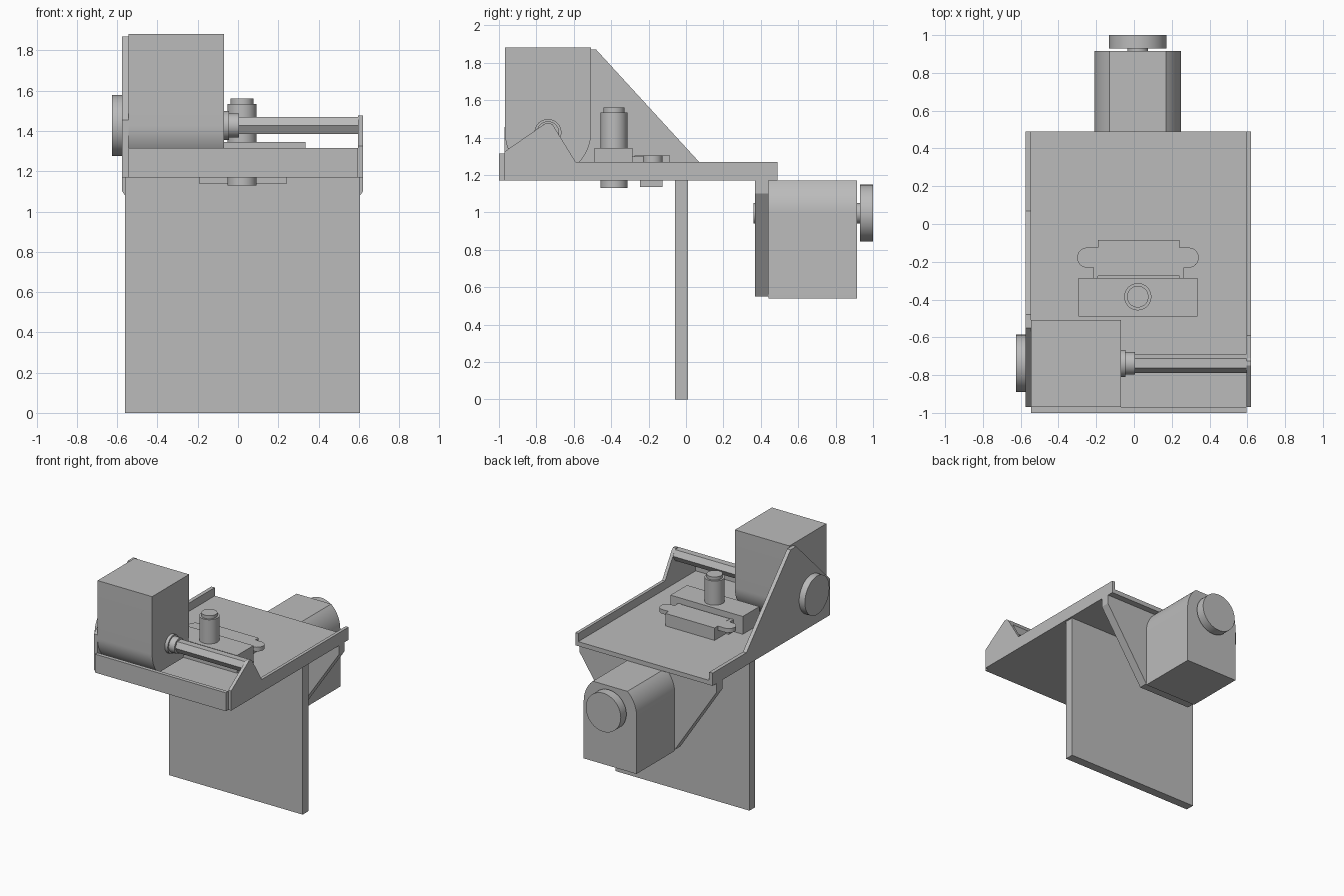
import bpy, bmesh, math
from mathutils import Vector

cube = bpy.data.objects.get("Cube")
if cube:
    bpy.data.objects.remove(cube, do_unlink=True)

grey = bpy.data.materials.new("plain grey")
grey.use_nodes = True
grey.diffuse_color = (0.5, 0.5, 0.5, 1)
grey.node_tree.nodes["Principled BSDF"].inputs["Base Color"].default_value = (0.5, 0.5, 0.5, 1)


def prism(name, profile, axis, lo, hi, smooth=False):
    """Extrude a 2D profile along an axis: x takes (y, z), y takes (x, z), z takes (x, y)."""
    place = {"x": lambda a, b, t: (t, a, b),
             "y": lambda a, b, t: (a, t, b),
             "z": lambda a, b, t: (a, b, t)}[axis]
    bm = bmesh.new()
    face = bm.faces.new([bm.verts.new(place(a, b, lo)) for a, b in profile])
    new = bmesh.ops.extrude_face_region(bm, geom=[face])["geom"]
    shift = Vector(place(0, 0, hi - lo))
    bmesh.ops.translate(bm, verts=[g for g in new if isinstance(g, bmesh.types.BMVert)], vec=shift)
    bmesh.ops.recalc_face_normals(bm, faces=bm.faces)
    mesh = bpy.data.meshes.new(name)
    bm.to_mesh(mesh)
    bm.free()
    mesh.materials.append(grey)
    obj = bpy.data.objects.new(name, mesh)
    bpy.context.collection.objects.link(obj)
    if smooth:
        bpy.ops.object.select_all(action="DESELECT")
        obj.select_set(True)
        bpy.context.view_layer.objects.active = obj
        bpy.ops.object.shade_smooth_by_angle(angle=math.radians(30))
    return obj


def rect(a0, a1, b0, b1):
    return [(a0, b0), (a1, b0), (a1, b1), (a0, b1)]


def arc(ca, cb, r, start, end, steps):
    angles = [math.radians(start + (end - start) * i / steps) for i in range(steps + 1)]
    return [(ca + r * math.cos(t), cb + r * math.sin(t)) for t in angles]


def rod(name, centre, r, axis, lo, hi, sides=48):
    prism(name, arc(*centre, r, 0, 360, sides)[:-1], axis, lo, hi, sides > 8)


def motor_profile(ca, cb, up):
    """Box with a shoulder arc around the shaft, cut flat beyond it; up is the arc side."""
    r, flat, far = 0.23, 0.174, 0.455
    top = math.degrees(math.asin(flat / r))
    pts = [(r, -far)] + arc(0, 0, r, 0, top, 12) + arc(0, 0, r, 180 - top, 180, 12) + [(-r, -far)]
    return [(ca + a, cb + up * b) for a, b in pts]


# Tray and its support board
prism("tray_floor", rect(-0.545, 0.595, -0.97, 0.49), "z", 1.17, 1.205)
prism("tray_front_wall", rect(-0.545, 0.595, 1.17, 1.315), "y", -1, -0.97)
prism("support_board", rect(-0.56, 0.605, 0, 1.17), "y", -0.06, 0.01)

# Side walls: a tall motor mount and a low shaft bearing
base = [(-0.97, 1.17), (0.49, 1.17), (0.49, 1.27)]
prism("motor_side_wall", base + [(0.07, 1.27), (-0.48, 1.87), (-0.55, 1.87), (-0.97, 1.455)],
      "x", -0.575, -0.545)
prism("bearing_side_wall", base + [(-0.59, 1.27), (-0.71, 1.465), (-0.725, 1.477),
                                   (-0.75, 1.477), (-0.97, 1.325)], "x", 0.595, 0.62)

# Motor on the tray, with its rear disc, collars and hexagonal shaft
shaft = (-0.738, 1.427)
prism("tray_motor", motor_profile(*shaft, -1), "x", -0.545, -0.07, True)
rod("tray_motor_neck", shaft, 0.055, "x", -0.59, -0.545)
rod("tray_motor_disc", shaft, 0.152, "x", -0.625, -0.575)
rod("tray_motor_collar", shaft, 0.072, "x", -0.07, -0.045)
rod("tray_motor_coupling", shaft, 0.06, "x", -0.045, 0.005)
rod("hex_shaft", shaft, 0.05, "x", 0.005, 0.595, 6)

# Motor hanging behind the board on a tapered bracket
hub = (0.02, 0.996)
prism("hanging_bracket", [(-0.21, 0.55), (0.25, 0.55), (0.62, 1.1), (0.62, 1.17),
                          (-0.575, 1.17), (-0.575, 1.1)], "y", 0.37, 0.44)
prism("hanging_motor", motor_profile(*hub, 1), "y", 0.44, 0.915, True)
rod("hanging_motor_neck", hub, 0.055, "y", 0.915, 0.93)
rod("hanging_motor_disc", hub, 0.152, "y", 0.93, 1)
rod("hanging_motor_hub", hub, 0.055, "y", 0.362, 0.37)

# Block with an upright post through the floor
post = (0.02, -0.385)
prism("post_block", rect(-0.295, 0.335, -0.49, -0.285), "z", 1.205, 1.345)
rod("post", post, 0.072, "z", 1.13, 1.535)
rod("post_tip", post, 0.057, "z", 1.535, 1.56)

# Connector with rounded ears, tabs and a plug below the floor
prism("connector_body", rect(-0.19, 0.24, -0.275, -0.085), "z", 1.205, 1.303)
prism("connector_ears", arc(0.29, -0.178, 0.053, -90, 90, 16) + arc(-0.248, -0.178, 0.053, 90, 270, 16),
      "z", 1.27, 1.303, True)
prism("connector_plug", rect(-0.19, 0.24, -0.245, -0.125), "z", 1.137, 1.17)
for x in (-0.215, 0.24):
    prism("connector_tab", rect(x, x + 0.025, -0.285, -0.225), "z", 1.205, 1.3)
